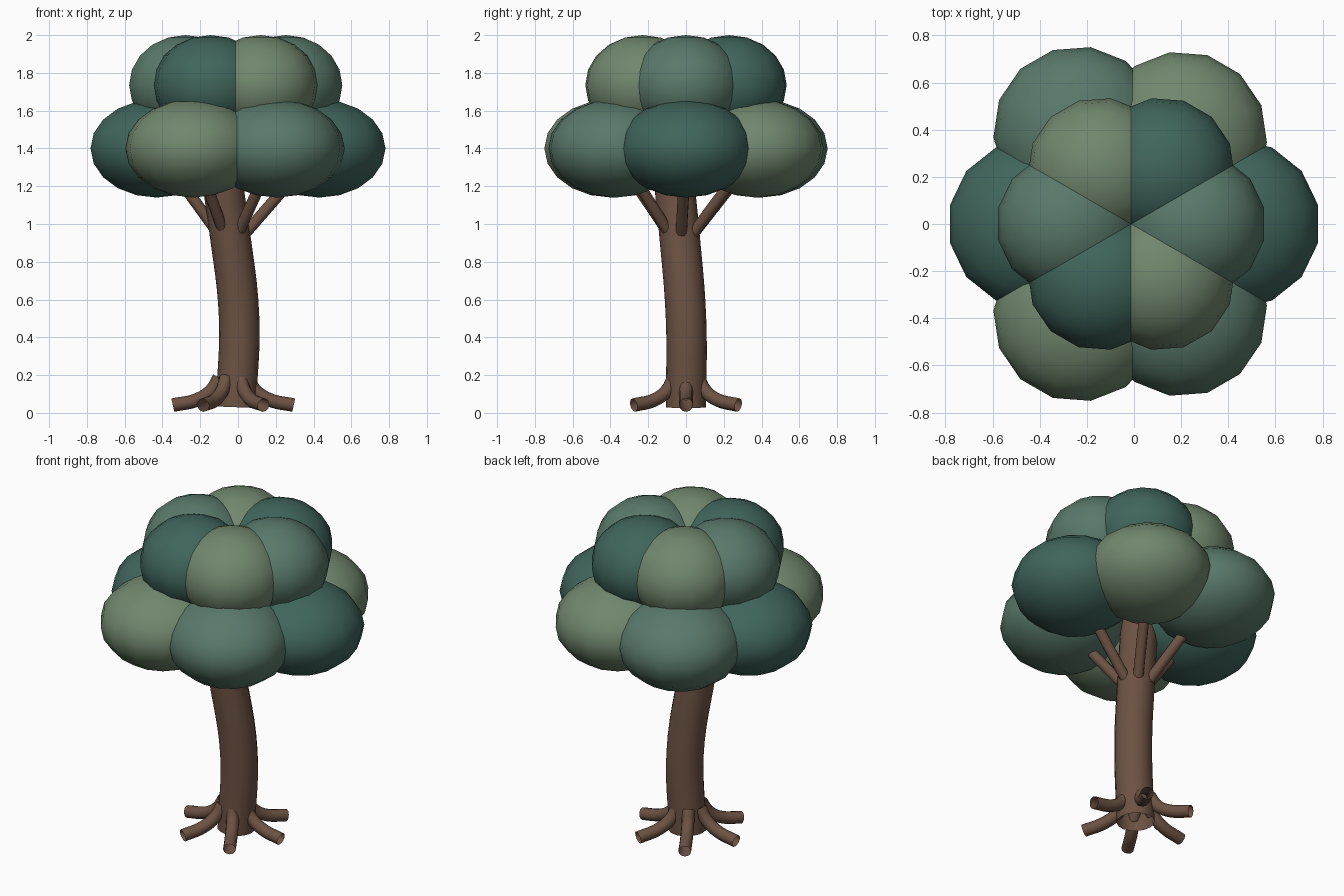
import bpy
from math import radians, cos, sin

if "Cube" in bpy.data.objects:
    bpy.data.objects.remove(bpy.data.objects["Cube"])


def material(name, rgb):
    m = bpy.data.materials.new(name)
    m.diffuse_color = (*rgb, 1)
    m.use_nodes = True
    m.node_tree.nodes["Principled BSDF"].inputs["Base Color"].default_value = m.diffuse_color
    return m


bark = material("bark", (0.15, 0.085, 0.056))
dark = material("dark_leaf", (0.05, 0.13, 0.105))
light = material("light_leaf", (0.165, 0.245, 0.155))
mid = material("mid_leaf", (0.10, 0.19, 0.145))


def tube(name, points, radius, res):
    """Open-ended smooth tube along a path."""
    cu = bpy.data.curves.new(name, 'CURVE')
    cu.dimensions = '3D'
    cu.bevel_depth = radius
    cu.bevel_resolution = res
    cu.resolution_u = 6
    cu.use_fill_caps = False
    sp = cu.splines.new('BEZIER')
    sp.bezier_points.add(len(points) - 1)
    for bp, p in zip(sp.bezier_points, points):
        bp.co = p
        bp.handle_left_type = bp.handle_right_type = 'AUTO'
    ob = bpy.data.objects.new(name, cu)
    bpy.context.collection.objects.link(ob)
    bpy.ops.object.select_all(action='DESELECT')
    ob.select_set(True)
    bpy.context.view_layer.objects.active = ob
    bpy.ops.object.convert(target='MESH')
    ob = bpy.context.object
    ob.name = name
    ob.data.materials.clear()
    ob.data.materials.append(bark)
    bpy.ops.object.shade_smooth()


def clump(name, loc, angle, radius, height, mat):
    """Flattened low-poly leaf ball turned to face outwards."""
    bpy.ops.mesh.primitive_uv_sphere_add(segments=14, ring_count=10, radius=1,
                                         location=loc, rotation=(0, 0, angle))
    ob = bpy.context.object
    ob.name = name
    ob.scale = (radius, radius, height)
    ob.data.materials.append(mat)
    bpy.ops.object.shade_smooth()


# Gently bent trunk
tube("trunk", [(-0.012, 0, 0.03), (0.006, 0, 0.5), (-0.05, -0.04, 1.0),
               (-0.08, -0.06, 1.22), (-0.10, -0.06, 1.5)], 0.107, 6)

for i in range(6):
    a = radians(60 * i)
    c, s = cos(a), sin(a)

    # Roots curling out of the trunk base
    tube(f"root_{i}", [(-0.025 + r * c, r * s, z) for r, z in
                       ((0.075, 0.185), (0.115, 0.12), (0.19, 0.07), (0.32, 0.041))],
         0.036, 4)

    # Lower ring of leaf clumps; the back-left and front-left ones sit further out
    out = 0.455 if i in (2, 4) else 0.43
    low = (out * c - (0.01 if i in (1, 2, 4, 5) else 0), out * s, 1.40)
    clump(f"lower_leaf_clump_{i}", low, a, 0.36, 0.26, (dark, light, mid)[i % 3])

    # Branches reaching from the trunk axis into the lower clumps
    tube(f"branch_{i}", [(-0.04, -0.03, 0.86), low], 0.03, 4)

    # Upper ring of leaf clumps
    up = (-0.012 + 0.265 * c, 0.265 * s, 1.735)
    clump(f"upper_leaf_clump_{i}", up, a, 0.307, 0.265, (mid, dark, light)[i % 3])
